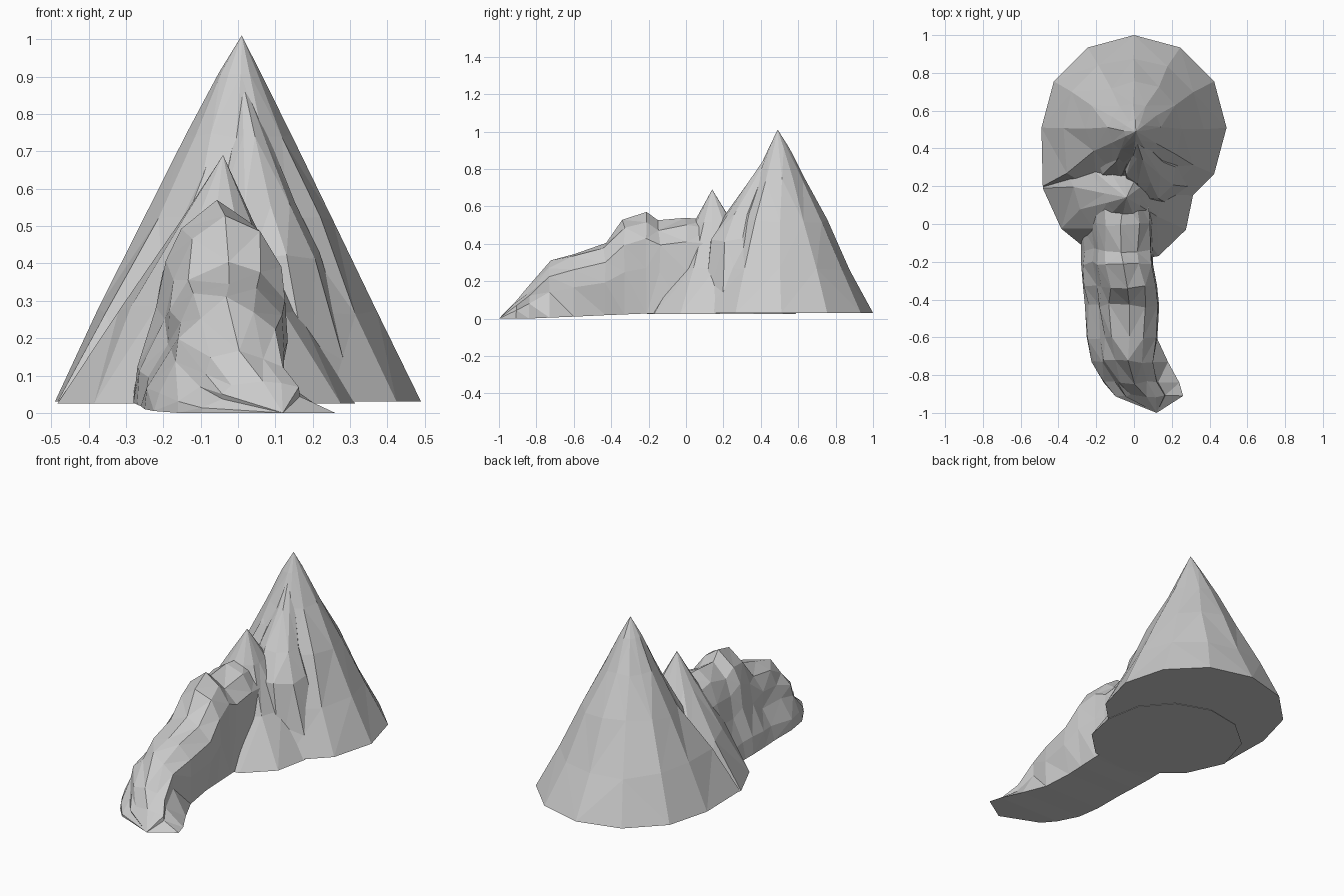
import bpy, bmesh, math, random
from mathutils import Vector

if "Cube" in bpy.data.objects:
    bpy.data.objects.remove(bpy.data.objects["Cube"])

random.seed(7)


def jitter(p, a):
    return Vector(p) + Vector([random.uniform(-a, a) for _ in range(3)])


def loft(name, rings, tip):
    """Closed faceted solid: capped first ring, skinned rings, pointed tip."""
    bm = bmesh.new()
    rows = [[bm.verts.new(p) for p in ring] for ring in rings]
    n = len(rows[0])
    bm.faces.new(rows[0])
    for a, b in zip(rows, rows[1:]):
        for i in range(n):
            j = (i + 1) % n
            bm.faces.new((a[i], a[j], b[j], b[i]))
    top = bm.verts.new(tip)
    for i in range(n):
        bm.faces.new((rows[-1][i], rows[-1][(i + 1) % n], top))
    bmesh.ops.triangulate(bm, faces=bm.faces[:])
    bmesh.ops.recalc_face_normals(bm, faces=bm.faces[:])
    me = bpy.data.meshes.new(name)
    bm.to_mesh(me)
    bm.free()
    ob = bpy.data.objects.new(name, me)
    bpy.context.collection.objects.link(ob)
    return ob


def peak(name, levels, tip, sides=12, turn=0.0, rough=0.012, moved=None):
    """Rocky cone from levels of (x, y, z, radius); moved shifts single corners."""
    moved = moved or {}
    rings = []
    for k, (x, y, z, r) in enumerate(levels):
        ring = []
        for i in range(sides):
            t = turn + 2 * math.pi * i / sides
            p = (x + r * math.cos(t), y + r * math.sin(t), z)
            p = (*moved[k, i], z) if (k, i) in moved else p
            ring.append(jitter(p, rough * min(1, r / 0.2)) if k else Vector(p))
        rings.append(ring)
    return loft(name, rings, tip)


# Tall rear peak, its front left foot drawn out to the lower peak
main = peak("mountain", [(0, 0.51, 0.03, 0.49), (0, 0.51, 0.27, 0.375),
                         (0, 0.505, 0.52, 0.25), (0, 0.505, 0.74, 0.14),
                         (0.005, 0.495, 0.91, 0.055)], (0.01, 0.49, 1.01), rough=0.012,
            moved={(0, 7): (-0.483, 0.2), (1, 7): (-0.345, 0.26)})

# Lower front peak
front = peak("front_peak", [(-0.085, 0.19, 0.025, 0.4), (-0.075, 0.18, 0.28, 0.24),
                            (-0.055, 0.15, 0.52, 0.1)], (-0.04, 0.14, 0.69), turn=-0.08,
             moved={(0, 6): (-0.483, 0.19), (0, 7): (-0.385, -0.025), (0, 8): (-0.28, -0.11),
                    (0, 10): (0.13, -0.17), (0, 11): (0.275, -0.03)})

# Spurs filling the saddle between both peaks
spur = peak("saddle_spur", [(0.12, 0.3, 0.033, 0.22), (0.08, 0.28, 0.42, 0.15),
                            (0.05, 0.31, 0.56, 0.1), (0.03, 0.39, 0.74, 0.05)],
            (0.01, 0.45, 0.9), sides=9, turn=0.2, rough=0.015)
left_spur = peak("left_spur", [(-0.12, 0.34, 0.036, 0.2), (-0.09, 0.34, 0.45, 0.11),
                               (-0.05, 0.38, 0.64, 0.06)], (-0.02, 0.45, 0.85),
                 sides=7, turn=0.4)

# Long rocky ridge: y, base z, left x, right x, right foot x, top z
SECTIONS = [(0.14, 0.028, -0.27, 0.09, 0.10, 0.52), (0.0, 0.028, -0.28, 0.10, 0.10, 0.55),
            (-0.14, 0.028, -0.28, 0.10, 0.10, 0.52), (-0.21, 0.027, -0.28, 0.11, 0.10, 0.57),
            (-0.33, 0.022, -0.27, 0.13, 0.10, 0.52), (-0.43, 0.018, -0.26, 0.14, 0.10, 0.40),
            (-0.6, 0.010, -0.25, 0.135, 0.12, 0.355), (-0.73, 0.005, -0.225, 0.11, 0.18, 0.30),
            (-0.84, 0.0, -0.16, 0.13, 0.24, 0.17), (-0.91, 0.0, -0.10, 0.17, 0.26, 0.09)]
# Cross-section: left foot, over the crest, down the right flank
PROFILE = [(0, 0), (0.03, 0.18), (0.17, 0.45), (0.22, 0.68), (0.34, 0.88), (0.58, 1.0),
           (0.8, 0.92), (0.96, 0.74), (0.98, 0.45)]
rings = []
for y, zb, xl, xr, xf, h in SECTIONS:
    ring = []
    for k, (u, v) in enumerate(PROFILE):
        p = (xl + (xr - xl) * u, y, zb + (h - zb) * v)
        rough = 0.004 if k > 6 else 0.012   # right flank is nearly flat
        ring.append(jitter(p, rough) if k else Vector(p))
    ring.append(Vector((xf, y, zb)))
    rings.append(ring)
ridge = loft("rocky_ridge", rings, (0.12, -1.0, 0.0))

# Merge everything into one solid
bpy.context.view_layer.objects.active = main
for part in (front, spur, left_spur, ridge):
    mod = main.modifiers.new("merge_" + part.name, 'BOOLEAN')
    mod.operation = 'UNION'
    mod.solver = 'EXACT'
    mod.object = part
    bpy.ops.object.modifier_apply(modifier=mod.name)
    bpy.data.objects.remove(part)
